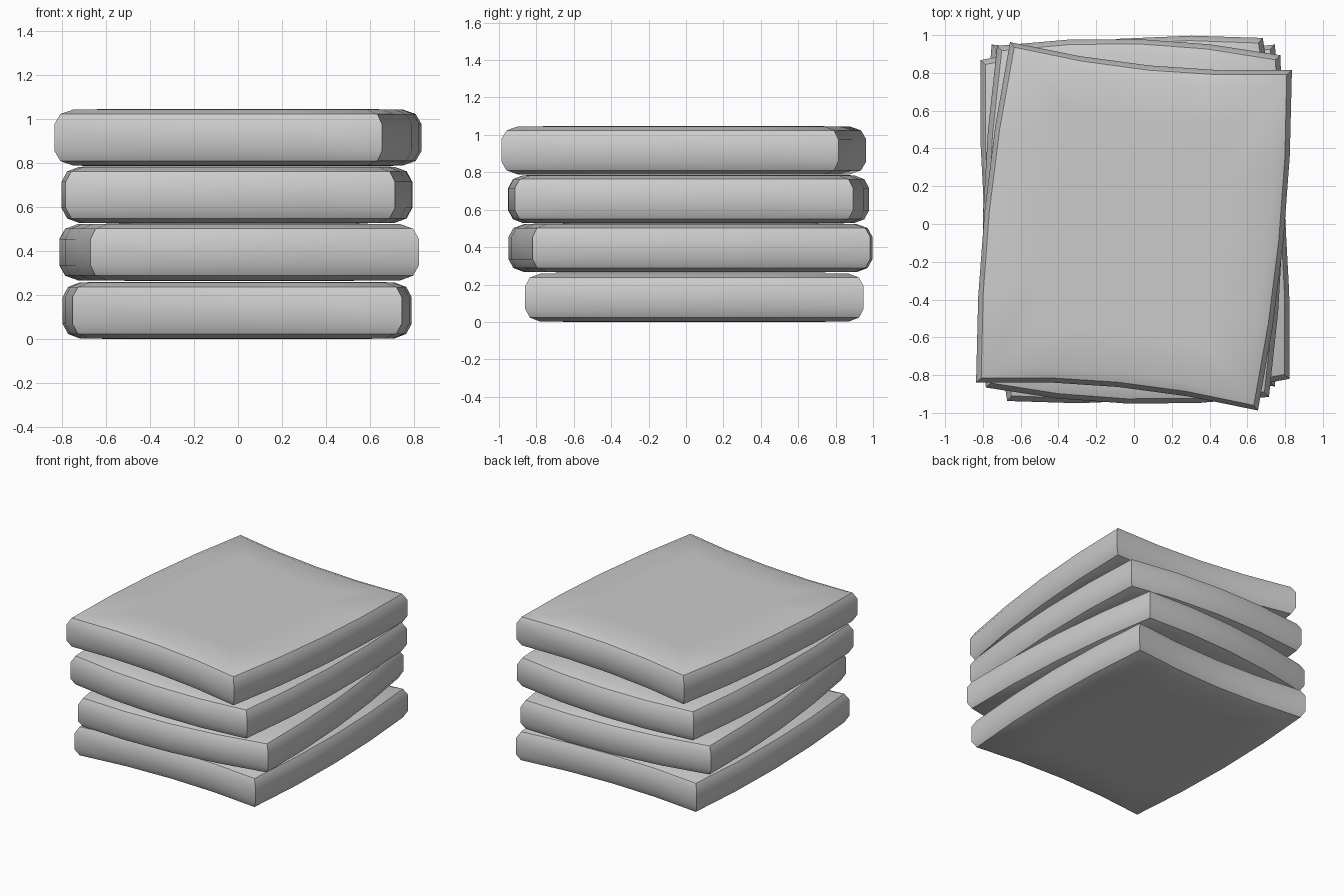
import bpy, bmesh, math

cube = bpy.data.objects.get("Cube")
if cube:
    bpy.data.objects.remove(cube, do_unlink=True)

fabric = bpy.data.materials.new("light_grey_fabric")
fabric.use_nodes = True
GREY = (0.6, 0.6, 0.6, 1)
fabric.diffuse_color = GREY
fabric.node_tree.nodes["Principled BSDF"].inputs["Base Color"].default_value = GREY

WIDTH, LENGTH, STEPS = 1.5, 1.81, 4
# rounded side profile, upper half: (inset from the outline, height above the middle)
HALF = [(0.30, 0.130), (0.08, 0.128), (0.025, 0.107), (0, 0.06)]
PROFILE = HALF + [(i, -z) for i, z in reversed(HALF)]


def outline(inset, side_bow, end_bow):
    """Rectangle whose sides and ends bow gently outward or inward."""
    hx, hy = WIDTH / 2 - inset, LENGTH / 2 - inset
    half = []
    for k in range(STEPS):                      # front end, left to right
        t = 2 * k / STEPS - 1
        half.append((t * hx, -hy - end_bow * (1 - t * t)))
    for k in range(STEPS):                      # side, front to back
        t = 2 * k / STEPS - 1
        half.append((hx + side_bow * (1 - t * t), t * hy))
    return half + [(-x, -y) for x, y in half]


def cushion(name, x, y, z, turn, end_bow, side_bow=0.045):
    bm = bmesh.new()
    rings = [[bm.verts.new((px, py, h)) for px, py in outline(i, side_bow, end_bow)]
             for i, h in PROFILE]
    n = len(rings[0])
    for upper, lower in zip(rings, rings[1:]):
        for k in range(n):
            j = (k + 1) % n
            bm.faces.new((upper[k], lower[k], lower[j], upper[j]))
    bm.faces.new(rings[0])
    bm.faces.new(rings[-1][::-1])
    bmesh.ops.recalc_face_normals(bm, faces=bm.faces)
    mesh = bpy.data.meshes.new(name)
    bm.to_mesh(mesh)
    bm.free()
    mesh.materials.append(fabric)
    obj = bpy.data.objects.new(name, mesh)
    obj.location = (x, y, z)
    obj.rotation_euler.z = math.radians(turn)
    bpy.context.collection.objects.link(obj)
    bpy.ops.object.select_all(action='DESELECT')
    obj.select_set(True)
    bpy.context.view_layer.objects.active = obj
    bpy.ops.object.shade_smooth_by_angle(angle=math.radians(35))


# stack, bottom to top, each one turned a little differently
cushion("bottom_cushion", -0.004, 0.045, 0.13, 0, -0.05)
cushion("lower_middle_cushion", 0.005, 0.024, 0.395, 4.5, 0.055)
cushion("upper_middle_cushion", -0.005, 0.014, 0.656, -1.9, 0.06)
cushion("top_cushion", 0, -0.012, 0.917, -5.7, -0.05)
